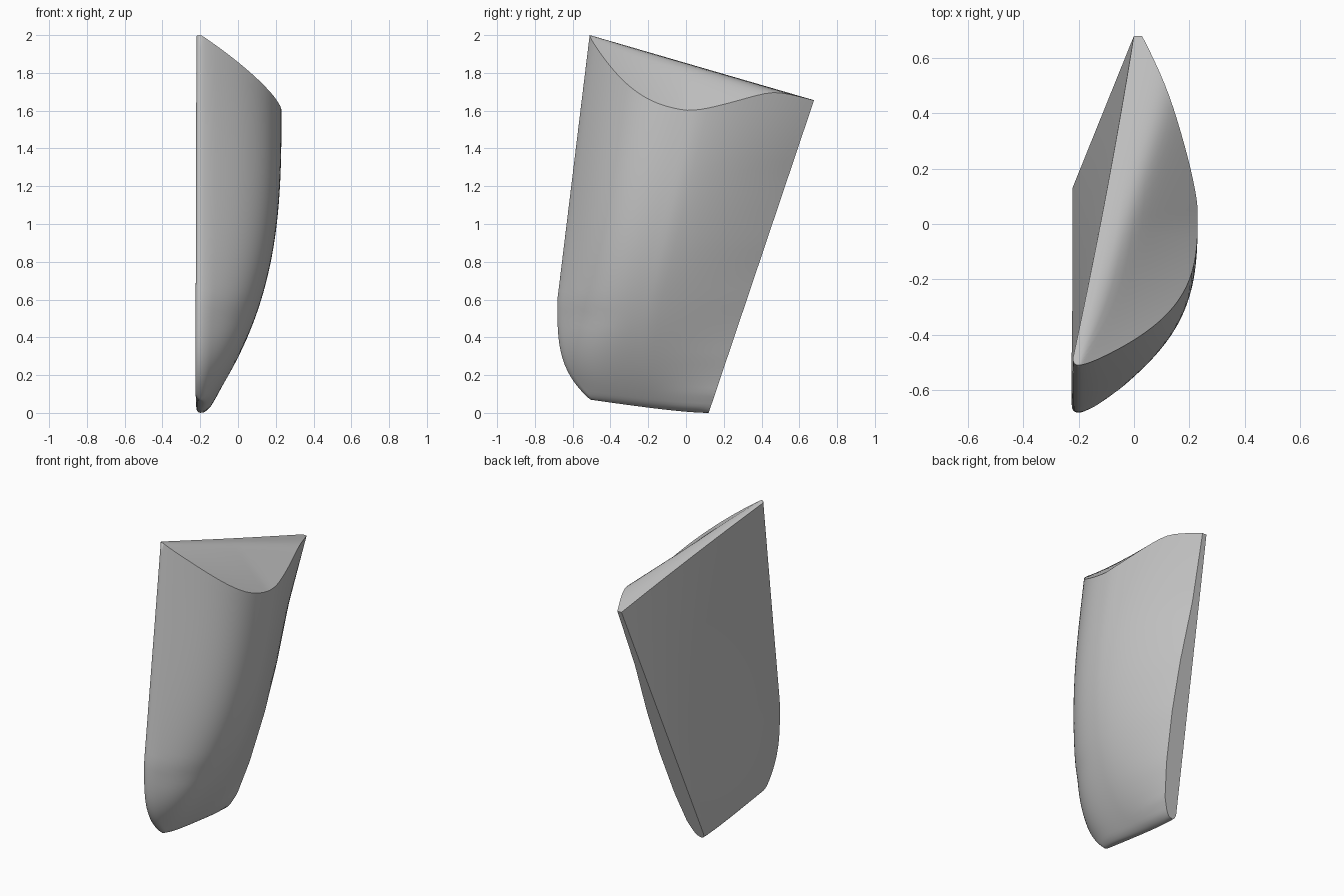
import bpy, bmesh, math

cube = bpy.data.objects.get("Cube")
if cube:
    bpy.data.objects.remove(cube, do_unlink=True)

COLS, ROWS, CROSS = 44, 40, 12
# Height and x of the bulge where it meets the rear face
REAR = [(0, -0.165), (0.1, -0.115), (0.3, -0.07), (0.6, -0.03), (0.9, -0.01),
        (1.25, -0.005), (1.66, 0.03), (2.1, 0.07)]


# Silhouette rules
def front_y(z):
    if z > 0.6:
        return -0.51 - (2 - z) * 0.122
    return -0.681 + 0.27 * (1 - max(z, 0) / 0.6) ** 3.5


def back_y(z):
    return 0.12 + 0.337 * z


def depth_y(u, z):
    return front_y(z) + u * (back_y(z) - front_y(z))


def bottom_z(u):
    return 0.07 * (1 - u) ** 1.6


def rounded(f):
    return math.sqrt(1 - max(0, 1 - max(f, 0)) ** 2)


def edge_round(u, z):
    return rounded(u / 0.025) * rounded((z - bottom_z(u)) / 0.04)


def rear_x(z):
    for (z0, x0), (z1, x1) in zip(REAR, REAR[1:]):
        if z <= z1:
            f = max(0, z - z0) / (z1 - z0)
            return x0 + (x1 - x0) * f
    return REAR[-1][1]


# Flat side, leaning inward at the rear upper corner, with rounded edges
def flat_x(u, z):
    lean = -0.026 + u * 0.226 * z / 1.66
    return -0.2 + lean * edge_round(u, z)


# Bulging side, with a blunter nose low down
def bulge_x(u, z):
    lip = 0.018 + 0.03 * u * u
    rise = min(1, max(0, z - 0.5 * bottom_z(u)) / 1.6)
    full = 0.001 + (0.429 - lip) * (1 - (1 - rise) ** 2.9)
    if u < 0.5:
        blunt = 3.1 + 4 * max(0, 0.5 - z)
        share = 1 - (1 - u / 0.5) ** blunt
    else:
        rear = min(1, max(0, (rear_x(z) + 0.2 - lip) / full))
        share = 1 - (1 - rear) * ((u - 0.5) / 0.5) ** 1.4
    return -0.2 + lip * edge_round(u, z) + full * share


# Top surface: a level wedge widening to the rear, rolling over into a slope
def top_z(x, y):
    along = max(0, y + 0.51)
    over = x + 0.195 - 0.33 * along
    blend = 0.004 + 0.05 * along
    drop = (over + math.sqrt(over * over + blend * blend)) / 2
    slope = 0.98 + 0.65 * min(0, y)
    return 2 - 0.286 * (y + 0.51) - slope * drop


def column(side, u):
    z = 1.7
    for _ in range(50):
        z = 0.5 * z + 0.5 * top_z(side(u, z), depth_y(u, z))
    low = bottom_z(u)
    points = []
    for r in range(ROWS + 1):
        h = low + (z - low) * (r / ROWS) ** 1.7
        points.append((side(u, h), depth_y(u, h), h))
    return points


def between(a, b, f):
    return tuple(p + (q - p) * f for p, q in zip(a, b))


def bridge(first, second, on_top=False):
    rows = []
    for c in range(CROSS + 1):
        row = [between(a, b, c / CROSS) for a, b in zip(first, second)]
        if on_top and 0 < c < CROSS:
            row = [(x, y, top_z(x, y)) for x, y, z in row]
        rows.append(row)
    return rows


def add_grid(bm, grid):
    verts = [[bm.verts.new(p) for p in line] for line in grid]
    for a, b in zip(verts, verts[1:]):
        for i in range(len(a) - 1):
            bm.faces.new((a[i], a[i + 1], b[i + 1], b[i]))


# Shell: two sides, then top, bottom and rear strips
spread = [(i / COLS) ** 1.7 for i in range(COLS + 1)]
flat = [column(flat_x, u) for u in spread]
bulge = [column(bulge_x, u) for u in spread]

bm = bmesh.new()
add_grid(bm, flat)
add_grid(bm, bulge)
add_grid(bm, bridge([c[-1] for c in flat], [c[-1] for c in bulge], True))
add_grid(bm, bridge([c[0] for c in flat], [c[0] for c in bulge]))
add_grid(bm, bridge(flat[-1], bulge[-1]))
bmesh.ops.remove_doubles(bm, verts=bm.verts, dist=0.0005)
bmesh.ops.dissolve_degenerate(bm, edges=bm.edges, dist=0.0001)
bmesh.ops.recalc_face_normals(bm, faces=bm.faces)

mesh = bpy.data.meshes.new("curved_shell")
bm.to_mesh(mesh)
bm.free()
shell = bpy.data.objects.new("curved_shell", mesh)
bpy.context.collection.objects.link(shell)

# Single grey finish
grey = bpy.data.materials.new("plain_grey")
grey.use_nodes = True
colour = (0.55, 0.55, 0.55, 1)
grey.diffuse_color = colour
grey.node_tree.nodes["Principled BSDF"].inputs["Base Color"].default_value = colour
mesh.materials.append(grey)

bpy.ops.object.select_all(action="DESELECT")
shell.select_set(True)
bpy.context.view_layer.objects.active = shell
bpy.ops.object.shade_smooth_by_angle(angle=math.radians(40))
